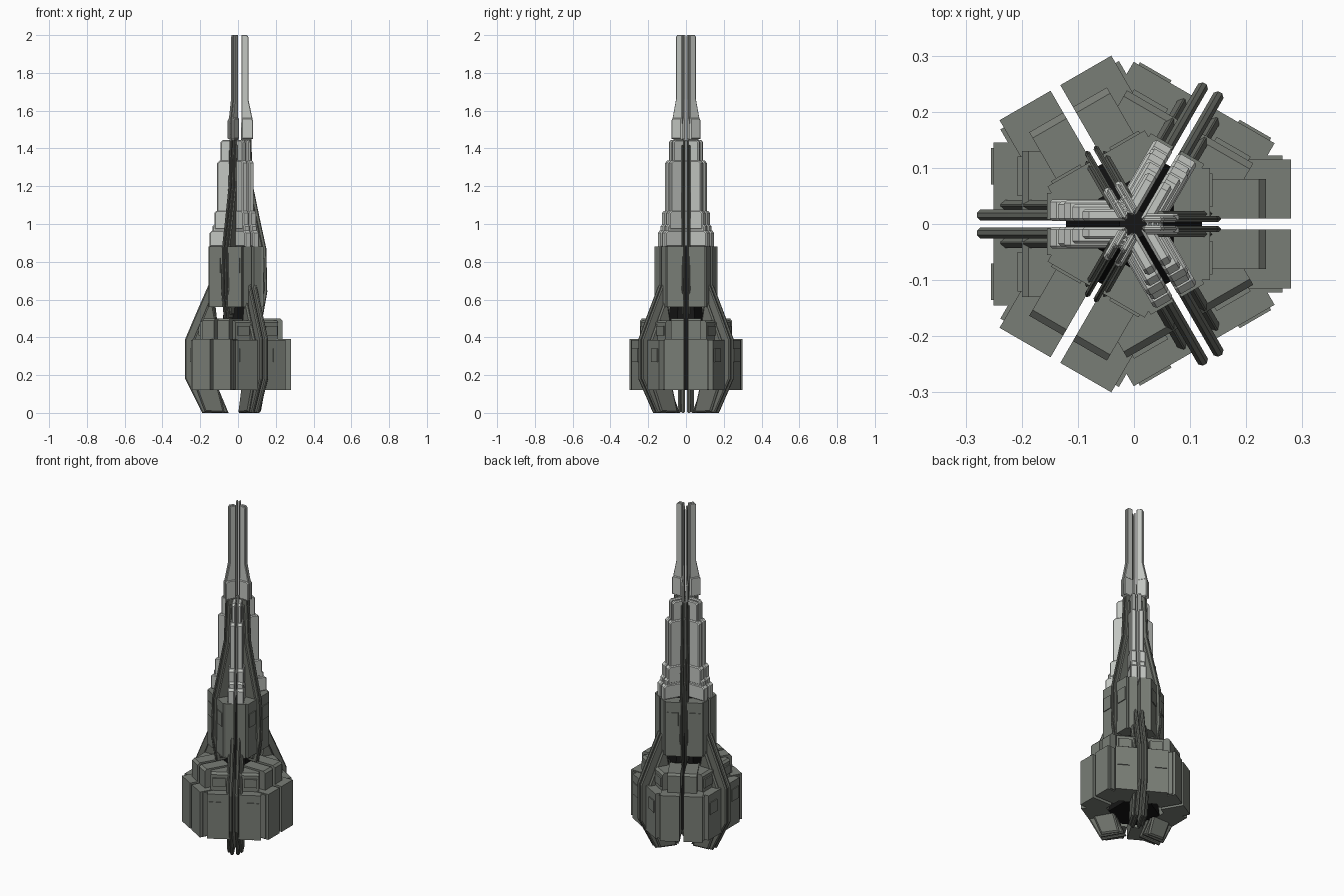
import bpy, bmesh, math
from mathutils import Matrix

if "Cube" in bpy.data.objects:
    bpy.data.objects.remove(bpy.data.objects["Cube"])

def material(name, rgb):
    m = bpy.data.materials.new(name)
    m.diffuse_color = (*rgb, 1)
    m.use_nodes = True
    m.node_tree.nodes["Principled BSDF"].inputs["Base Color"].default_value = m.diffuse_color
    return m

HULL = material("dark_grey_green", (0.19, 0.205, 0.18))
FIN = material("fin_grey", (0.15, 0.16, 0.14))
LIGHT = material("light_grey", (0.55, 0.57, 0.54))
BLACK = material("black_core", (0.008, 0.008, 0.008))

BIG = (60, 180, 300)      # directions of the lower fins
SMALL = (0, 120, 240)     # directions of the upper fins

def plates(name, profile, t0, t1, angles, mat, bevel=0.0, outer_only=False):
    """Extrude an (r, z) profile from t0 to t1 sideways, mirror it, repeat it round the axis."""
    bm = bmesh.new()
    for a in angles:
        rot = Matrix.Rotation(math.radians(a), 4, 'Z')
        for s in (1, -1):
            part = bmesh.new()
            f = part.faces.new([part.verts.new((r, s * t0, z)) for r, z in profile])
            ext = bmesh.ops.extrude_face_region(part, geom=[f])
            for v in ext["geom"]:
                if isinstance(v, bmesh.types.BMVert):
                    v.co.y = s * t1
            bmesh.ops.recalc_face_normals(part, faces=part.faces[:])
            if bevel:
                rin = min(r for r, z in profile) + 0.03
                edges = [e for e in part.edges
                         if abs(e.verts[0].co.y - e.verts[1].co.y) < 1e-6
                         and (not outer_only or max(v.co.x for v in e.verts) > rin)]
                bmesh.ops.bevel(part, geom=edges, offset=bevel, segments=1,
                                affect='EDGES', clamp_overlap=True)
            part.transform(rot)
            tmp = bpy.data.meshes.new("tmp")
            part.to_mesh(tmp)
            part.free()
            bm.from_mesh(tmp)
            bpy.data.meshes.remove(tmp)
    me = bpy.data.meshes.new(name)
    bm.to_mesh(me)
    bm.free()
    me.materials.append(mat)
    ob = bpy.data.objects.new(name, me)
    bpy.context.collection.objects.link(ob)
    return ob

def blocks(name, r0, r1, t0, t1, z0, z1, angles, mat=HULL, slope=0.0, bevel=0.0):
    prof = [(r0, z0), (r1, z0), (r1, z1 - slope), (r1 - slope, z1), (r0, z1)]
    if slope == 0:
        prof.pop(3)
    return plates(name, prof, t0, t1, angles, mat, bevel)

# Lower fins, standing on the ground
plates("lower_fin", [(0.05, 0), (0.19, 0), (0.28, 0.18), (0.28, 0.39), (0.225, 0.52),
                     (0.155, 0.68), (0.13, 0.66), (0.10, 0.4), (0.10, 0.12)],
       0.006, 0.026, BIG, FIN, 0.006)
plates("lower_fin_side", [(0.07, 0), (0.175, 0.005), (0.24, 0.18), (0.24, 0.38),
                          (0.14, 0.62), (0.10, 0.4), (0.10, 0.12)],
       0.024, 0.043, BIG, FIN, 0.008)

# Bottom tier of armour blocks
blocks("bottom_block", 0.15, 0.28, 0.010, 0.115, 0.12, 0.39, SMALL)
blocks("bottom_block_wing", 0.13, 0.265, 0.10, 0.122, 0.125, 0.385, SMALL)
blocks("bottom_block_between", 0.12, 0.25, 0.012, 0.145, 0.12, 0.385, BIG)
blocks("bottom_panel", 0.27, 0.283 - 0.003, 0.03, 0.10, 0.27, 0.34, SMALL)
blocks("bottom_panel_between", 0.24, 0.255, 0.07, 0.135, 0.27, 0.34, BIG)

# Second tier
blocks("second_block", 0.09, 0.235, 0.010, 0.08, 0.38, 0.50, SMALL, slope=0.012)
blocks("second_block_between", 0.09, 0.20, 0.012, 0.13, 0.38, 0.49, BIG, slope=0.012)
blocks("second_panel_between", 0.19, 0.208, 0.05, 0.12, 0.41, 0.46, BIG)

# Third tier
blocks("third_block", 0.07, 0.135, 0.008, 0.10, 0.56, 0.88, SMALL)
blocks("third_block_between", 0.07, 0.155, 0.008, 0.055, 0.56, 0.88, BIG)
blocks("third_panel", 0.12, 0.14, 0.03, 0.09, 0.74, 0.82, SMALL)

# Upper fins
plates("upper_fin", [(0.02, 0.5), (0.13, 0.5), (0.155, 0.64), (0.15, 0.87), (0.115, 1.03),
                     (0.08, 1.2), (0.07, 1.45), (0.015, 1.45)],
       0.004, 0.014, SMALL, FIN, 0.004)
plates("upper_fin_side", [(0.02, 0.52), (0.115, 0.52), (0.14, 0.65), (0.135, 0.86),
                          (0.065, 1.19), (0.055, 1.42), (0.015, 1.42)],
       0.013, 0.023, SMALL, FIN, 0.005)

# Pale stepped spire slabs
for i, (r, t, z0, z1) in enumerate([(0.15, 0.044, 0.88, 0.965), (0.135, 0.040, 0.93, 1.00),
                                    (0.125, 0.042, 0.97, 1.07), (0.11, 0.035, 1.04, 1.335),
                                    (0.092, 0.027, 1.06, 1.445)]):
    blocks("spire_slab_%d" % (i + 1), 0.012, r, 0.005, t, z0, z1, BIG, LIGHT, slope=0.012, bevel=0.005)

# Topmost blades and their collar
plates("top_blade", [(0.016, 1.44), (0.07, 1.44), (0.076, 1.56), (0.055, 1.66), (0.055, 1.99),
                     (0.048, 2.0), (0.018, 2.0), (0.018, 1.6)],
       0.003, 0.013, SMALL, LIGHT, 0.003)
blocks("top_collar", 0.02, 0.08, 0.004, 0.019, 1.45, 1.56, SMALL, LIGHT, slope=0.01, bevel=0.004)

# Dark core seen through the gaps
bpy.ops.mesh.primitive_cone_add(vertices=6, radius1=0.14, radius2=0.03, depth=0.88, location=(0, 0, 0.56))
core = bpy.context.object
core.name = "dark_core"
core.data.materials.append(BLACK)
